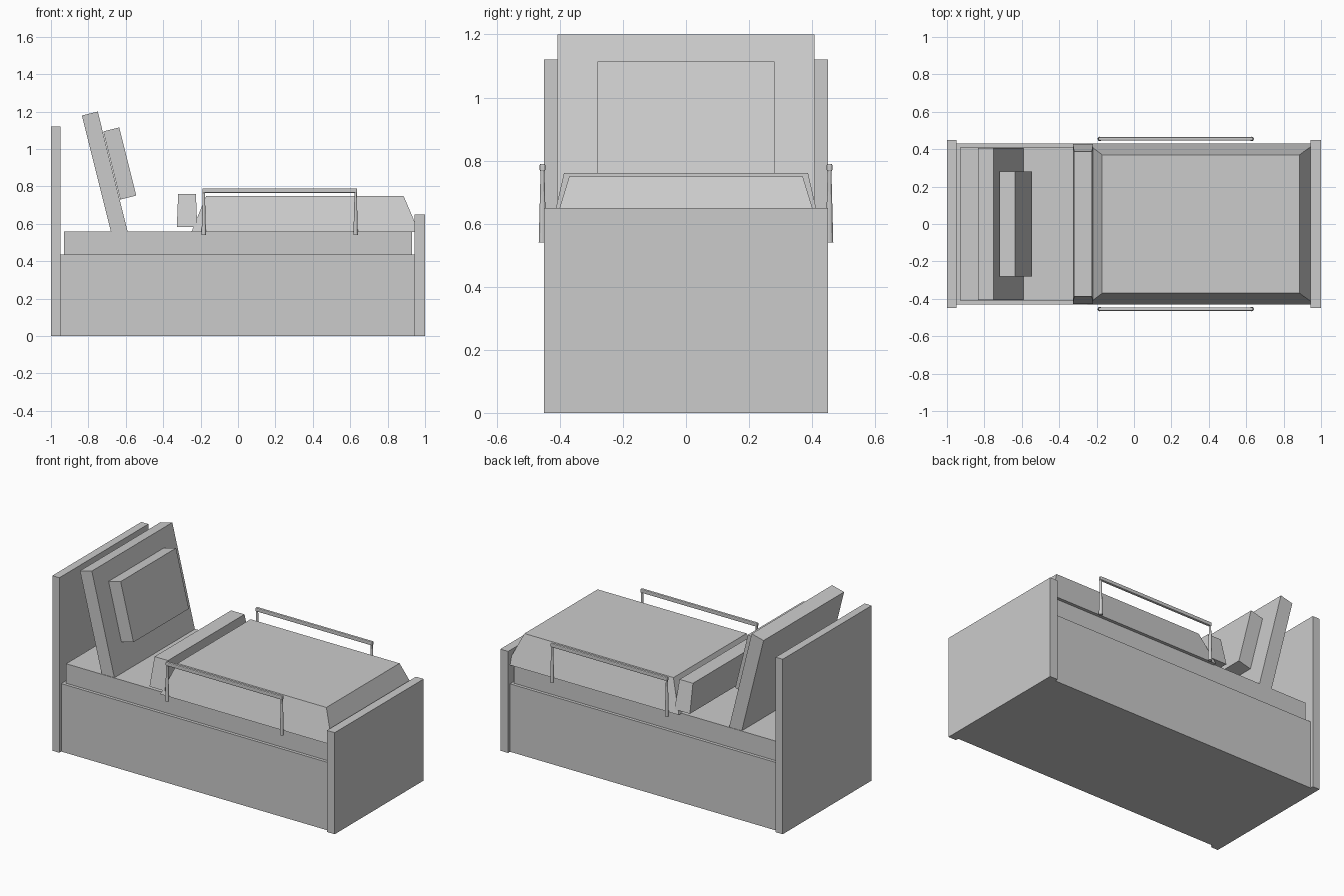
import bpy, bmesh, math
from mathutils import Matrix, Vector

cube = bpy.data.objects.get("Cube")
if cube:
    bpy.data.objects.remove(cube, do_unlink=True)

GREY = (0.6, 0.6, 0.6, 1)
grey = bpy.data.materials.new("plain grey")
grey.use_nodes = True
grey.diffuse_color = GREY
grey.node_tree.nodes["Principled BSDF"].inputs["Base Color"].default_value = GREY


def finish(name, bm):
    bmesh.ops.recalc_face_normals(bm, faces=bm.faces)
    mesh = bpy.data.meshes.new(name)
    bm.to_mesh(mesh)
    bm.free()
    mesh.materials.append(grey)
    obj = bpy.data.objects.new(name, mesh)
    bpy.context.collection.objects.link(obj)
    return obj


def block(name, x, y, z, top_x=None, top_y=None):
    """Box between x and z limits, y half width; the top may be narrower."""
    bm = bmesh.new()
    bmesh.ops.create_cube(bm, size=2)
    for v in bm.verts:
        up = v.co.z > 0
        xs = top_x if up and top_x else x
        ys = top_y if up and top_y else y
        v.co = (xs[v.co.x > 0], v.co.y * ys, z[up])
    return finish(name, bm)


def leaning_slab(name, top_front, thick, height, half_width, tilt):
    """Slab hung from its upper front edge and leaned back."""
    obj = block(name, (-thick, 0), half_width, (-height, 0))
    turn = Matrix.Rotation(-tilt, 4, 'Y')
    obj.data.transform(Matrix.Translation(Vector((top_front[0], 0, top_front[1]))) @ turn)
    return obj


def rod(name, start, end, r1, r2, sides=12):
    a, b = Vector(start), Vector(end)
    bm = bmesh.new()
    bmesh.ops.create_cone(bm, cap_ends=True, segments=sides, radius1=r1,
                          radius2=r2, depth=(b - a).length)
    turn = (b - a).to_track_quat('Z', 'Y').to_matrix().to_4x4()
    bm.transform(Matrix.Translation((a + b) / 2) @ turn)
    return finish(name, bm)


# Bed body
block("bed_base", (-0.95, 0.945), 0.43, (0, 0.435))
block("headboard", (-1, -0.95), 0.45, (0, 1.12))
block("footboard", (0.945, 1), 0.45, (0, 0.65))
block("mattress", (-0.93, 0.93), 0.41, (0.435, 0.56))

# Cushions leaning towards the headboard
tilt = math.radians(14)
leaning_slab("back_cushion", (-0.75, 1.2), 0.087, 0.68, 0.407, tilt)
leaning_slab("small_pillow", (-0.635, 1.115), 0.088, 0.375, 0.28, tilt)

# Bedding with sloping sides
block("blanket", (-0.25, 0.968), 0.43, (0.555, 0.75), (-0.17, 0.885), 0.37)
block("blanket_fold", (-0.327, -0.218), 0.428, (0.582, 0.76), (-0.32, -0.225), 0.387)

# Guard rails on both sides
for side, sign in (("left", 1), ("right", -1)):
    y = sign * 0.455
    bar = block(side + "_rail_bar", (-0.19, 0.637), 0.009, (0.766, 0.79))
    bar.location.y = y
    bevel = bar.modifiers.new("rounded", 'BEVEL')
    bevel.width = 0.005
    bevel.segments = 2
    for end, x in (("head", -0.183), ("foot", 0.629)):
        rod(f"{side}_rail_{end}_leg", (x, y, 0.54), (x, y, 0.772), 0.012, 0.006)
